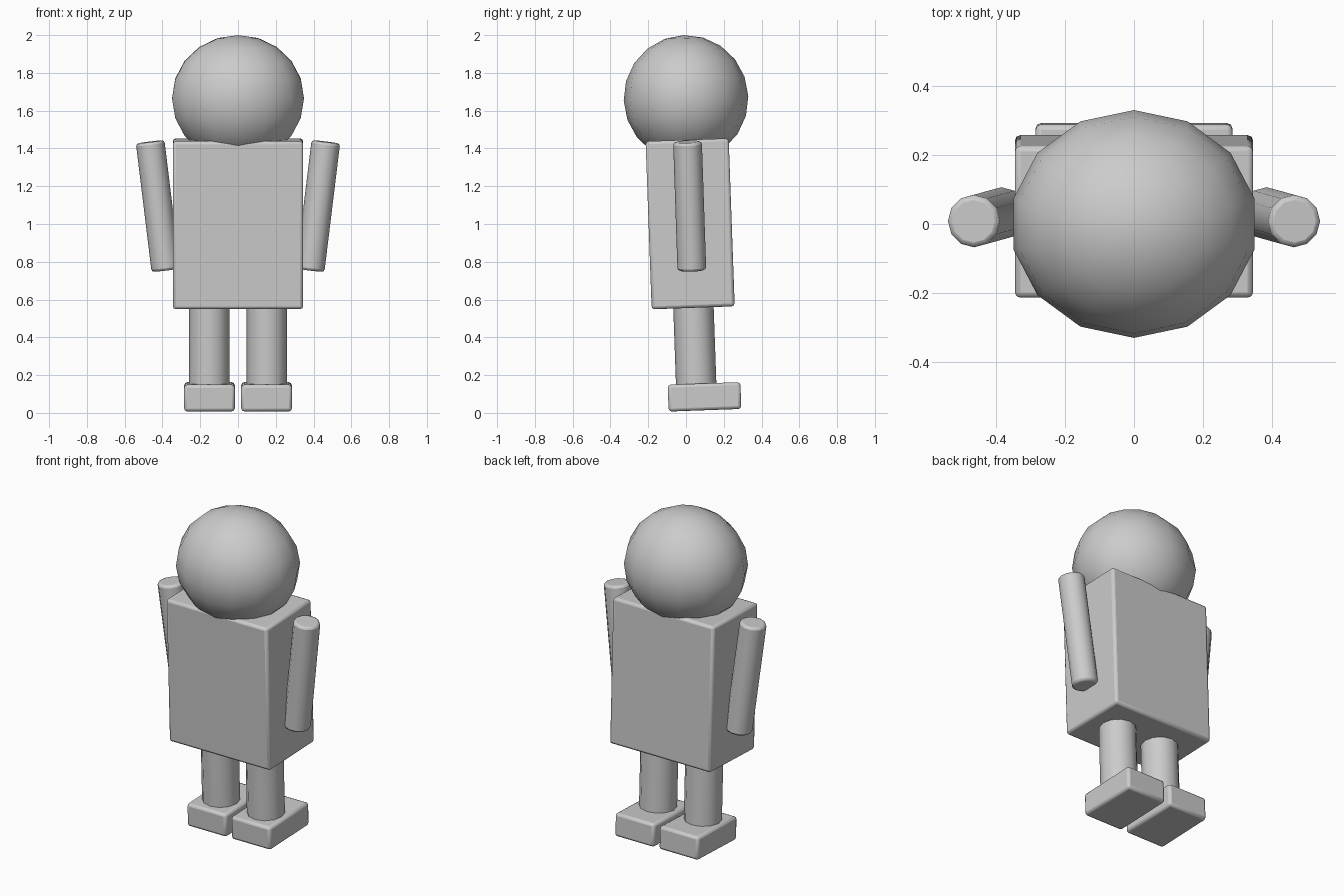
import bpy
import math
from mathutils import Vector

default = bpy.data.objects.get("Cube")
if default:
    bpy.data.objects.remove(default, do_unlink=True)

LEAN = 0.036  # slight forward lean shared by every part

# One plain grey for the whole figure
GREY = (0.6, 0.6, 0.6, 1.0)
grey = bpy.data.materials.new("light_grey")
grey.use_nodes = True
grey.diffuse_color = GREY
grey.node_tree.nodes["Principled BSDF"].inputs["Base Color"].default_value = GREY


def finish(name, bevel=0.0):
    """Name, colour, soften and smooth the active object."""
    obj = bpy.context.object
    obj.name = name
    obj.data.materials.append(grey)
    bpy.ops.object.transform_apply(location=False, rotation=False, scale=True)
    if bevel:
        mod = obj.modifiers.new("soft_edges", "BEVEL")
        mod.width = bevel
        mod.segments = 2
        mod.limit_method = "ANGLE"
        mod.angle_limit = math.radians(50)
    bpy.ops.object.shade_smooth_by_angle(angle=math.radians(50))
    return obj


def box(name, center, size):
    bpy.ops.mesh.primitive_cube_add(size=1, location=center, rotation=(LEAN, 0, 0))
    bpy.context.object.scale = size
    return finish(name, 0.016)


def rod(name, bottom, top, radius, sides, bevel=0.0):
    a, b = Vector(bottom), Vector(top)
    axis = b - a
    tilt = (-math.asin(axis.y / axis.length), math.atan2(axis.x, axis.z), 0)
    bpy.ops.mesh.primitive_cylinder_add(vertices=sides, radius=radius, depth=axis.length,
                                        location=(a + b) / 2, rotation=tilt)
    return finish(name, bevel)


# Head: slightly wide faceted ball
bpy.ops.mesh.primitive_uv_sphere_add(segments=14, ring_count=10, radius=1,
                                     location=(0, 0, 1.665), rotation=(LEAN, 0, 0))
bpy.context.object.scale = (0.358, 0.33, 0.335)
finish("head")

# Torso block
box("torso", (0, 0.022, 1.001), (0.69, 0.44, 0.89))

# Limbs, the same on both sides
for side, s in (("left", 1), ("right", -1)):
    rod(side + "_arm", (s * 0.382, 0.031, 0.755), (s * 0.465, 0.008, 1.435), 0.076, 12, 0.014)
    rod(side + "_leg", (s * 0.153, 0.055, 0.12), (s * 0.153, 0.038, 0.6), 0.107, 12)
    box(side + "_foot", (s * 0.151, 0.098, 0.085), (0.268, 0.385, 0.142))
